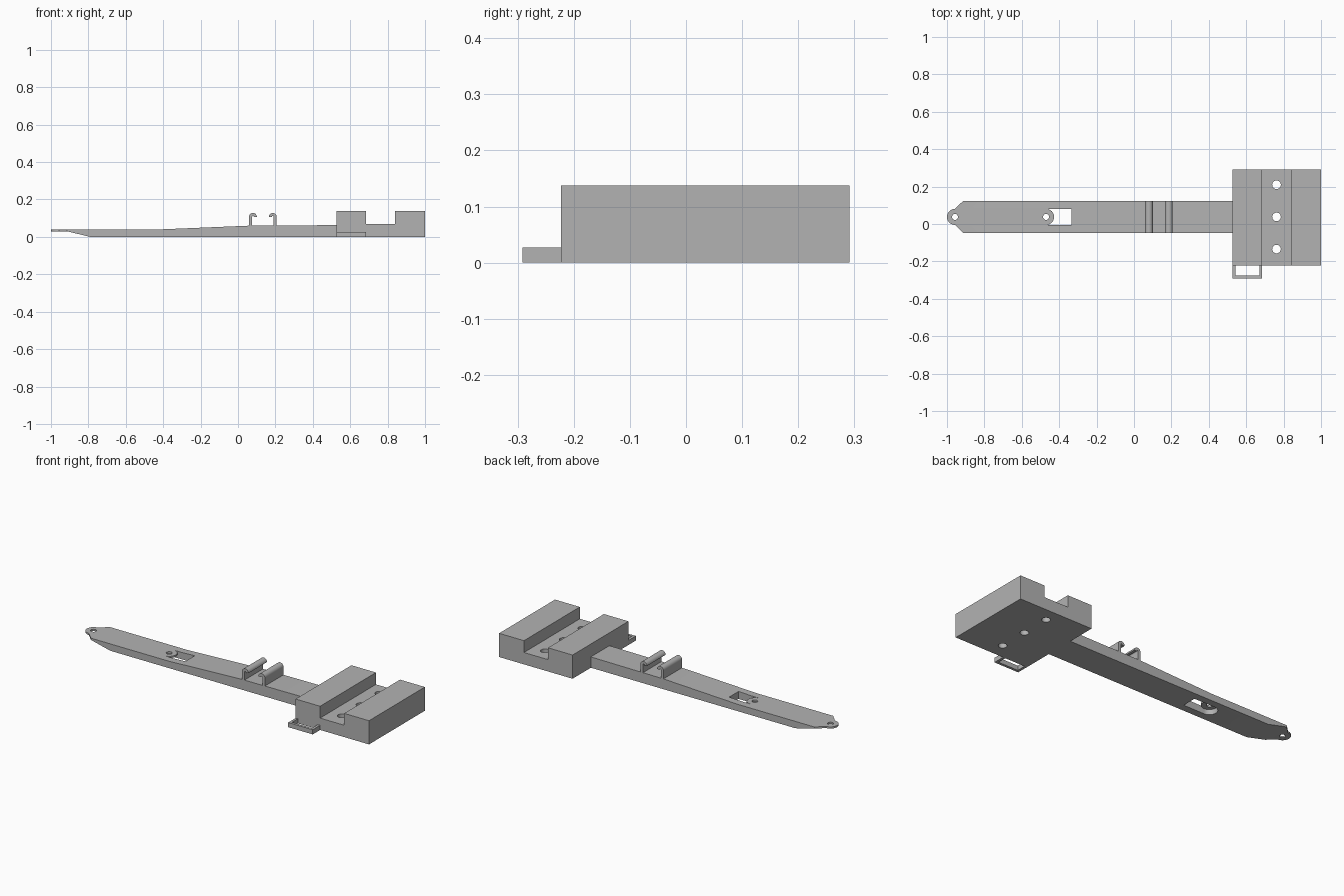
import bpy, bmesh
from math import pi, sin, cos

if "Cube" in bpy.data.objects:
    bpy.data.objects.remove(bpy.data.objects["Cube"], do_unlink=True)

grey = bpy.data.materials.new("plain grey")
grey.use_nodes = True
grey.diffuse_color = (0.45, 0.45, 0.45, 1)
grey.node_tree.nodes["Principled BSDF"].inputs["Base Color"].default_value = grey.diffuse_color


def prism(name, outline, low, high, axis="z"):
    """Extrude an (x, y) outline along z, or an (x, z) outline along y."""
    def place(p, t):
        return (p[0], p[1], t) if axis == "z" else (p[0], t, p[1])
    bm = bmesh.new()
    a = [bm.verts.new(place(p, low)) for p in outline]
    b = [bm.verts.new(place(p, high)) for p in outline]
    bm.faces.new(a)
    bm.faces.new(b)
    for i in range(len(a)):
        j = (i + 1) % len(a)
        bm.faces.new((a[i], a[j], b[j], b[i]))
    bmesh.ops.recalc_face_normals(bm, faces=bm.faces)
    mesh = bpy.data.meshes.new(name)
    bm.to_mesh(mesh)
    bm.free()
    mesh.materials.append(grey)
    ob = bpy.data.objects.new(name, mesh)
    bpy.context.collection.objects.link(ob)
    return ob


def arc(cx, cy, r, start, end, n=16):
    return [(cx + r * cos(start + (end - start) * i / n),
             cy + r * sin(start + (end - start) * i / n)) for i in range(n + 1)]


def rect(x0, x1, y0, y1):
    return [(x0, y0), (x1, y0), (x1, y1), (x0, y1)]


def carve(ob, outline, low=-1, high=1, operation="DIFFERENCE"):
    cutter = prism("cutter", outline, low, high)
    cutter.hide_render = True
    mod = ob.modifiers.new("carve", "BOOLEAN")
    mod.operation, mod.solver, mod.object = operation, "EXACT", cutter
    bpy.context.view_layer.objects.active = ob
    bpy.ops.object.modifier_apply(modifier=mod.name)
    bpy.data.objects.remove(cutter, do_unlink=True)


def drill(ob, x, y, r):
    carve(ob, arc(x, y, r, 0, 2 * pi, 24)[:-1])


def smooth(ob):
    bpy.ops.object.select_all(action="DESELECT")
    ob.select_set(True)
    bpy.context.view_layer.objects.active = ob
    bpy.ops.object.shade_smooth_by_angle(angle=pi / 6)


MID = 0.038          # centre line of the arm
ARM0, ARM1 = -0.048, 0.123
EYE, TAB, R = -0.957, -0.47, 0.043

# Tapered arm: side profile trimmed to its plan shape
arm = prism("arm", [(-1.05, 0.03), (-0.914, 0.03), (-0.79, 0), (0.53, 0), (0.53, 0.063),
                    (0.06, 0.06), (-0.42, 0.04), (-1.05, 0.04)], ARM0, ARM1, "y")
plan = arc(EYE, MID, R, pi / 2, 3 * pi / 2)
plan += [(-0.914, ARM0), (0.6, ARM0), (0.6, ARM1), (-0.914, ARM1)]
carve(arm, plan, operation="INTERSECT")
drill(arm, EYE, MID, 0.016)

# Slot with a thin round tab left at its end
slot_end = [(-0.335, MID - R), (-0.335, MID + R)]
carve(arm, slot_end + arc(TAB, MID, R, pi / 2, 3 * pi / 2), -1, 0.03)
carve(arm, slot_end + arc(TAB, MID, R, pi / 2, -pi / 2), 0.02, 1)
drill(arm, TAB, MID, 0.016)
smooth(arm)

# Facing pair of curled clip hooks
for name, cx, side in (("left_hook", 0.186, 1), ("right_hook", 0.08, -1)):
    outer = arc(0, 0.107, 0.021, 0, pi)
    inner = arc(0, 0.107, 0.005, pi, 0)
    shape = [(-0.021, 0.05), (-0.005, 0.05)] + inner + outer
    hook = prism(name, [(cx - side * x, z) for x, z in shape], ARM0, ARM1, "y")
    smooth(hook)

# Channelled block with three bolt holes
block = prism("channel_block", [(0.527, 0), (1, 0), (1, 0.138), (0.84, 0.138), (0.84, 0.069),
                                (0.685, 0.069), (0.685, 0.138), (0.527, 0.138)],
              -0.223, 0.291, "y")
for step in (-1, 0, 1):
    drill(block, 0.762, MID + step * 0.172, 0.023)
smooth(block)

# Flat strap loop on the front of the block
loop = prism("strap_loop", rect(0.527, 0.685, -0.291, -0.223), 0, 0.027)
carve(loop, rect(0.542, 0.67, -0.276, -0.2))
